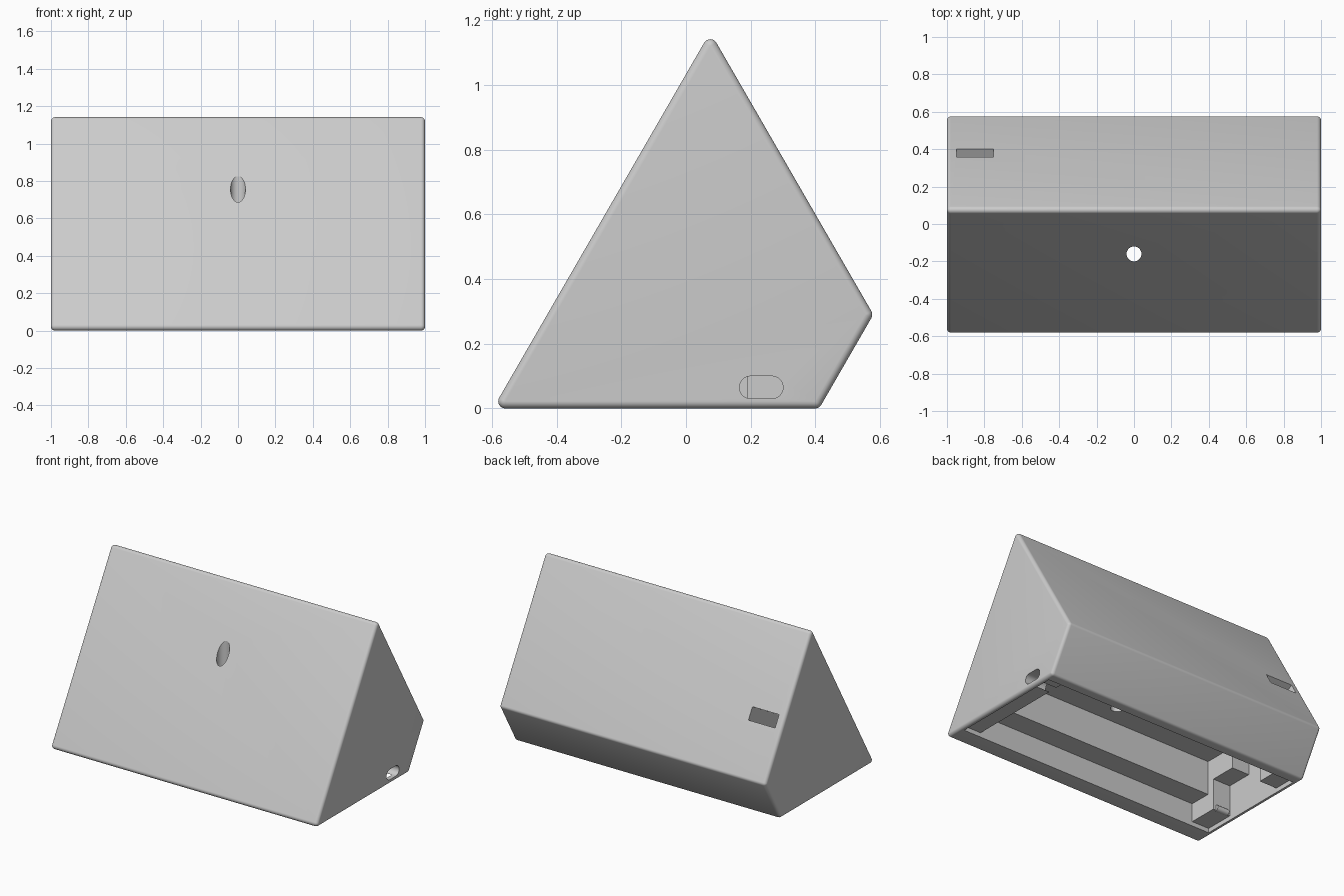
import bpy, bmesh, math
from mathutils import Vector, Matrix

cube = bpy.data.objects.get("Cube")
if cube:
    bpy.data.objects.remove(cube, do_unlink=True)

grey = bpy.data.materials.new("light grey plastic")
grey.use_nodes = True
COLOUR = (0.6, 0.6, 0.6, 1)
grey.diffuse_color = COLOUR
grey.node_tree.nodes["Principled BSDF"].inputs["Base Color"].default_value = COLOUR


def finish(name, bm):
    bmesh.ops.recalc_face_normals(bm, faces=bm.faces)
    mesh = bpy.data.meshes.new(name)
    bm.to_mesh(mesh)
    bm.free()
    mesh.materials.append(grey)
    obj = bpy.data.objects.new(name, mesh)
    bpy.context.collection.objects.link(obj)
    return obj


def prism(name, outline, x0, x1):
    """Extrude a (y, z) outline along x."""
    bm = bmesh.new()
    face = bm.faces.new([bm.verts.new((x0, y, z)) for y, z in outline])
    out = bmesh.ops.extrude_face_region(bm, geom=[face])
    moved = [v for v in out["geom"] if isinstance(v, bmesh.types.BMVert)]
    bmesh.ops.translate(bm, verts=moved, vec=(x1 - x0, 0, 0))
    return finish(name, bm)


def box(name, x, y, z):
    return prism(name, [(y[0], z[0]), (y[1], z[0]), (y[1], z[1]), (y[0], z[1])], *x)


def cylinder(name, radius, depth, matrix):
    bm = bmesh.new()
    bmesh.ops.create_cone(bm, cap_ends=True, segments=32, radius1=radius,
                          radius2=radius, depth=depth, matrix=matrix)
    return finish(name, bm)


# Wedge body: the hull of small balls set in from each corner rounds every edge
R = 0.022
S60 = math.sqrt(3)
APEX_Y, APEX_Z, KNEE_Z = 0.075, 1.163, 0.29
knee_y = APEX_Y + (APEX_Z - KNEE_Z) / S60
outline = [Vector(p) for p in ((APEX_Y - APEX_Z / S60, 0), (knee_y - KNEE_Z / S60, 0),
                               (knee_y, KNEE_Z), (APEX_Y, APEX_Z))]
bm = bmesh.new()
turn = Matrix.Rotation(math.pi / 2, 4, "Y")
for i, p in enumerate(outline):
    to_prev = (outline[i - 1] - p).normalized()
    to_next = (outline[(i + 1) % 4] - p).normalized()
    half = to_prev.angle(to_next) / 2
    c = p + (to_prev + to_next).normalized() * (R / math.sin(half))
    for x in (R - 1, 1 - R):
        bmesh.ops.create_uvsphere(bm, u_segments=24, v_segments=12, radius=R,
                                  matrix=Matrix.Translation((x, c.x, c.y)) @ turn)
hull = bmesh.ops.convex_hull(bm, input=bm.verts)
inner = {g for g in hull["geom_interior"] + hull["geom_unused"]
         if isinstance(g, bmesh.types.BMVert)}
bmesh.ops.delete(bm, geom=list(inner), context="VERTS")
bmesh.ops.dissolve_limit(bm, angle_limit=0.02, verts=bm.verts, edges=bm.edges)
body = finish("wedge_body", bm)

# Openings cut from the body
LOW = -0.1
cutters = [
    box("lid_recess", (-0.97, 0.97), (-0.45, 0.35), (LOW, 0.03)),
    prism("stepped_pocket", [(-0.45, LOW), (0.35, LOW), (0.35, 0.385), (-0.3, 0.385),
                             (-0.3, 0.155), (-0.45, 0.155)], -0.84, 0.84),
    prism("side_pocket", [(-0.25, LOW), (0.19, LOW), (0.19, 0.5), (-0.07, 0.5),
                          (-0.07, 0.24), (-0.25, 0.24)], -0.97, -0.8),
    cylinder("sensor_hole", 0.04, 1.0, Matrix.Translation((0, -0.16, 0.8))),
]

# Rounded cable port through the end wall
port = []
for centre, start in ((0.265, -90), (0.2, 90)):
    for k in range(13):
        a = math.radians(start + 15 * k)
        port.append((centre + 0.035 * math.cos(a), 0.065 + 0.035 * math.sin(a)))
cutters.append(prism("cable_port", port, 0.78, 1.1))

# Switch slot, square to the sloping back
slot_y = 0.38
mouth = Vector((slot_y, APEX_Z - (slot_y - APEX_Y) * S60))
normal, along = Vector((S60 / 2, 0.5)), Vector((0.5, -S60 / 2)) * 0.043
slot = [mouth + normal * d + along * s for d, s in ((0.1, -1), (0.1, 1), (-0.36, 1), (-0.36, -1))]
cutters.append(prism("switch_slot", slot, -0.95, -0.75))

bpy.context.view_layer.objects.active = body
for cutter in cutters:
    mod = body.modifiers.new(cutter.name, "BOOLEAN")
    mod.operation, mod.solver, mod.object = "DIFFERENCE", "EXACT", cutter
    bpy.ops.object.modifier_apply(modifier=mod.name)
    bpy.data.objects.remove(cutter, do_unlink=True)

# Small catch that holds the lid
ridge = cylinder("lid_catch", 0.02, 0.09, Matrix.Translation((-0.905, -0.25, 0.045)) @ turn)

for obj in (body, ridge):
    bpy.ops.object.select_all(action="DESELECT")
    obj.select_set(True)
    bpy.context.view_layer.objects.active = obj
    bpy.ops.object.shade_smooth_by_angle(angle=math.radians(30))
